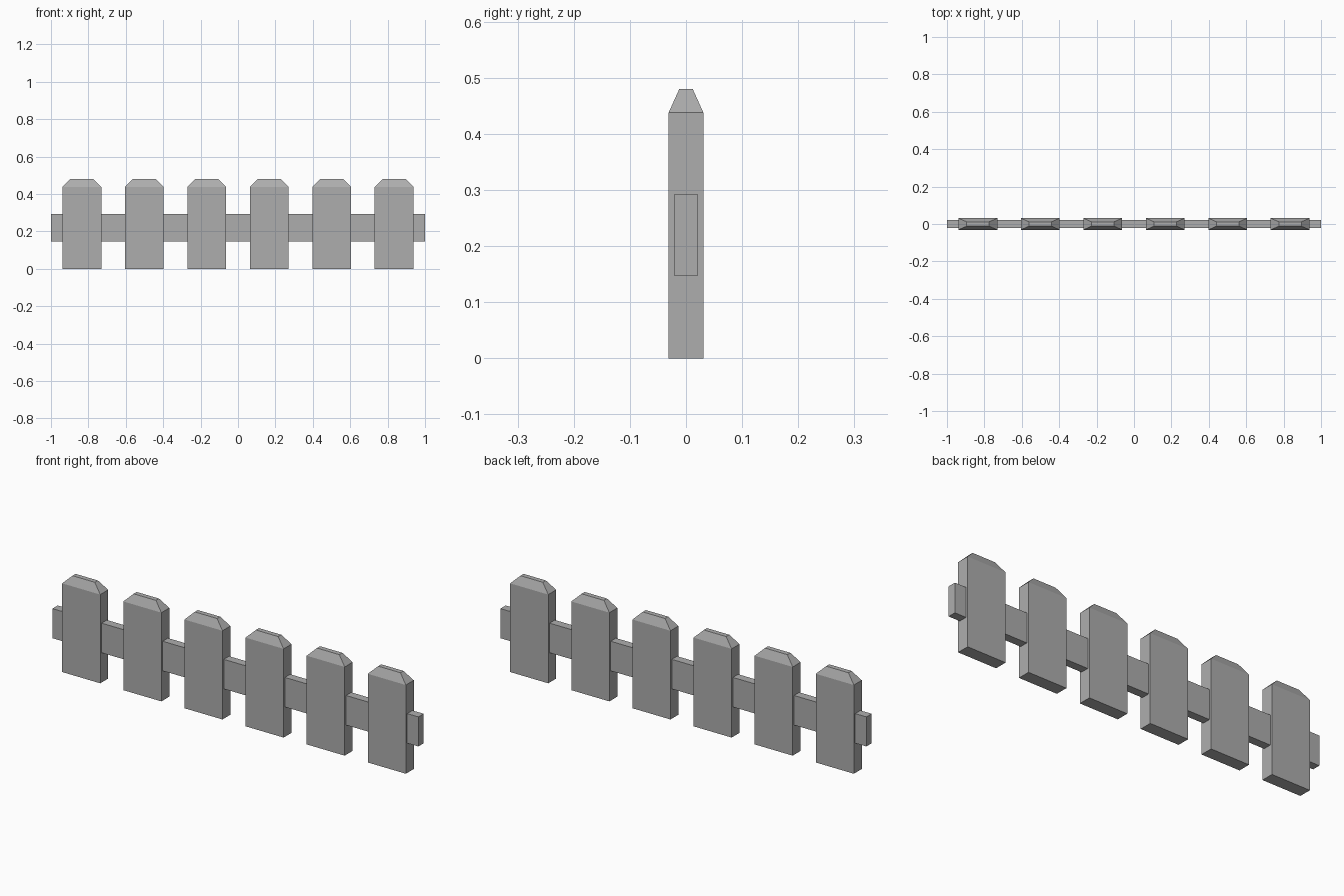
import bpy
import bmesh

if "Cube" in bpy.data.objects:
    bpy.data.objects.remove(bpy.data.objects["Cube"])

# single flat grey for the whole fence
grey = bpy.data.materials.new("grey")
grey.diffuse_color = (0.42, 0.42, 0.42, 1.0)
grey.use_nodes = True
grey.node_tree.nodes["Principled BSDF"].inputs["Base Color"].default_value = grey.diffuse_color


def loft(name, x, sections):
    """Stack of rectangles (z, half width, half depth) joined into a closed solid."""
    bm = bmesh.new()
    rings = []
    for z, w, d in sections:
        rings.append([bm.verts.new((sx * w, sy * d, z))
                      for sx, sy in ((-1, -1), (1, -1), (1, 1), (-1, 1))])
    for a, b in zip(rings, rings[1:]):
        for i in range(4):
            j = (i + 1) % 4
            bm.faces.new((a[i], a[j], b[j], b[i]))
    bm.faces.new(rings[0][::-1])
    bm.faces.new(rings[-1])
    mesh = bpy.data.meshes.new(name)
    bm.to_mesh(mesh)
    bm.free()
    mesh.materials.append(grey)
    obj = bpy.data.objects.new(name, mesh)
    obj.location.x = x
    bpy.context.collection.objects.link(obj)
    return obj


# six pickets with bevelled tops
for i in range(6):
    loft(f"picket_{i + 1}", (i - 2.5) * 0.334,
         [(0, 0.104, 0.031), (0.438, 0.104, 0.031), (0.48, 0.061, 0.012)])

# rail running through all pickets
loft("rail", 0, [(0.147, 1.0, 0.0205), (0.293, 1.0, 0.0205)])
